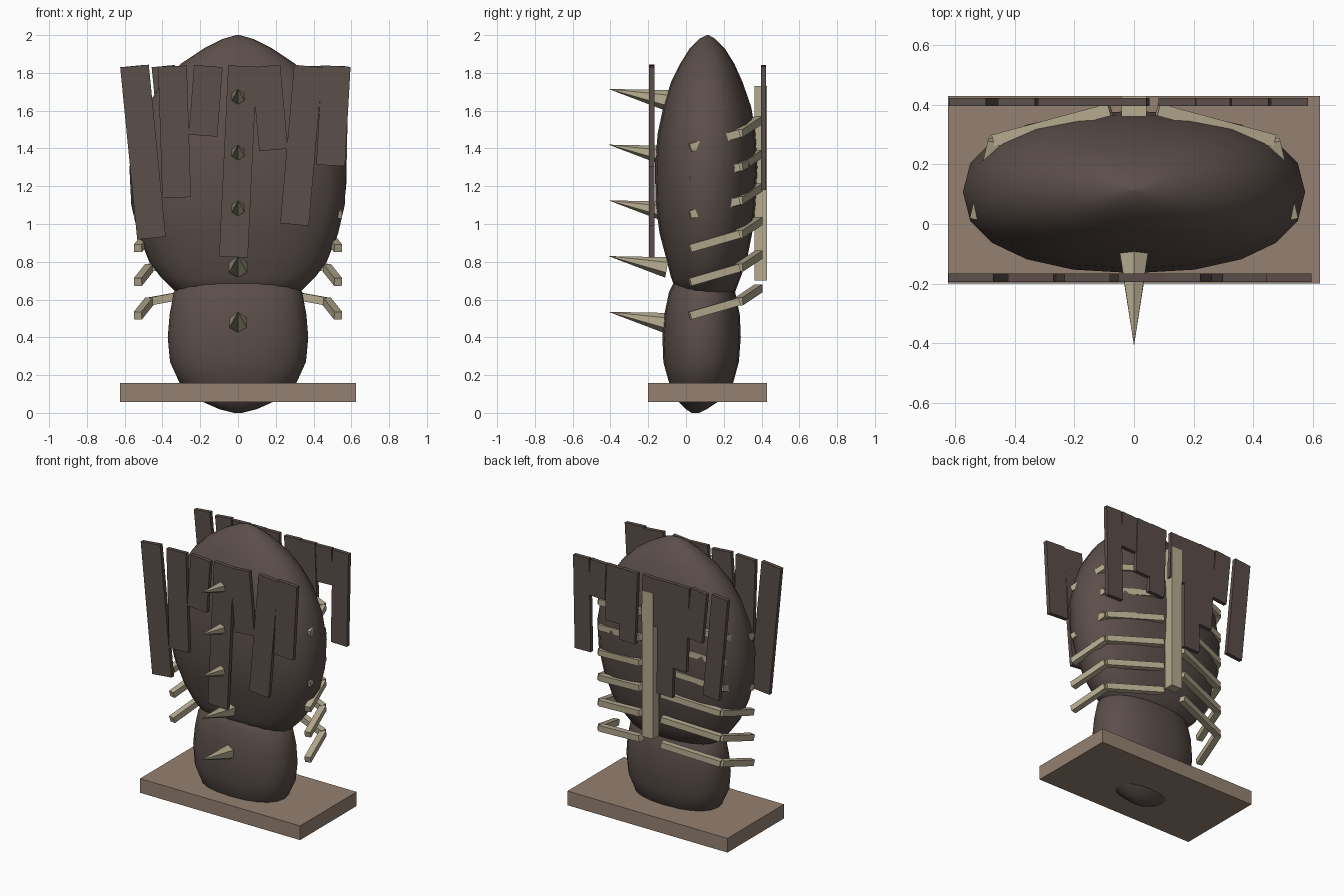
import bpy, bmesh, math
from mathutils import Vector, Matrix

cube = bpy.data.objects.get("Cube")
if cube:
    bpy.data.objects.remove(cube, do_unlink=True)


def material(name, rgb):
    m = bpy.data.materials.new(name)
    m.use_nodes = True
    m.diffuse_color = (*rgb, 1)
    m.node_tree.nodes["Principled BSDF"].inputs["Base Color"].default_value = (*rgb, 1)
    return m


HIDE = material("dark brown", (0.105, 0.077, 0.068))
WOOD = material("tan wood", (0.30, 0.22, 0.165))
BONE = material("pale bone", (0.47, 0.41, 0.28))


def finish(name, bm, mat, smooth=False):
    bmesh.ops.recalc_face_normals(bm, faces=bm.faces)
    mesh = bpy.data.meshes.new(name)
    bm.to_mesh(mesh)
    bm.free()
    mesh.materials.append(mat)
    for p in mesh.polygons:
        p.use_smooth = smooth
    obj = bpy.data.objects.new(name, mesh)
    bpy.context.collection.objects.link(obj)
    return obj


def box(name, centre, size, mat, tilt=0):
    bm = bmesh.new()
    m = Matrix.Translation(centre) @ Matrix.Rotation(tilt, 4, "Y") @ Matrix.Diagonal((*size, 1))
    bmesh.ops.create_cube(bm, size=1, matrix=m)
    return finish(name, bm, mat)


def loft(name, sections, mat, sides=20, power=0.88):
    """Stack rounded rings given as (height, half width, front y, back y)."""
    bm = bmesh.new()
    rings = []
    for z, w, y0, y1 in sections:
        ring = []
        for i in range(sides):
            a = 2 * math.pi * i / sides
            c, s = math.cos(a), math.sin(a)
            x = math.copysign(abs(c) ** power, c) * w
            y = math.copysign(abs(s) ** power, s) * (y1 - y0) / 2 + (y0 + y1) / 2
            ring.append(bm.verts.new((x, y, z)))
        rings.append(ring)
    for a, b in zip(rings, rings[1:]):
        for i in range(sides):
            j = (i + 1) % sides
            bm.faces.new((a[i], a[j], b[j], b[i]))
    bm.faces.new(rings[0])
    bm.faces.new(rings[-1])
    return finish(name, bm, mat, True)


def bar(bm, a, b, t):
    """Square rod from a to b."""
    a, b = Vector(a), Vector(b)
    d = b - a
    side = d.cross(Vector((0, 0, 1))).normalized()
    up = side.cross(d).normalized()
    rot = Matrix((side, d.normalized(), up)).transposed().to_4x4()
    m = Matrix.Translation((a + b) / 2) @ rot @ Matrix.Diagonal((t, d.length, t, 1))
    bmesh.ops.create_cube(bm, size=1, matrix=m)


# Body masses
loft("upper_body", [
    (0.60, 0.20, 0.02, 0.20), (0.64, 0.33, -0.05, 0.26), (0.72, 0.41, -0.08, 0.29),
    (0.80, 0.47, -0.10, 0.32), (0.95, 0.53, -0.14, 0.35), (1.10, 0.565, -0.16, 0.37),
    (1.30, 0.575, -0.165, 0.38), (1.48, 0.54, -0.15, 0.37), (1.62, 0.485, -0.12, 0.345),
    (1.75, 0.40, -0.08, 0.30), (1.85, 0.30, -0.03, 0.255), (1.93, 0.18, 0.02, 0.205),
    (1.98, 0.08, 0.07, 0.155), (2.0, 0.01, 0.11, 0.12)], HIDE)
loft("lower_body", [
    (0.0, 0.02, 0.03, 0.07), (0.02, 0.10, 0.0, 0.11), (0.06, 0.19, -0.04, 0.17),
    (0.16, 0.31, -0.09, 0.25), (0.27, 0.36, -0.12, 0.28), (0.40, 0.372, -0.125, 0.29),
    (0.52, 0.362, -0.115, 0.285), (0.64, 0.34, -0.09, 0.26), (0.70, 0.28, -0.06, 0.23),
    (0.75, 0.15, 0.0, 0.18)], HIDE)

# Stand
box("base_board", (0, 0.115, 0.107), (1.25, 0.63, 0.1), WOOD)


# Hanging planks: (top x, bottom x, bottom z)
def planks(name, rows, width, y):
    top = 1.836
    for i, (xt, xb, zb) in enumerate(rows, 1):
        dx, dz = xt - xb, top - zb
        box(f"{name}_{i}", ((xt + xb) / 2, y, (top + zb) / 2),
            (width, 0.028, math.hypot(dx, dz)), HIDE, math.atan2(dx, dz))


planks("front_plank", [
    (-0.548, -0.458, 0.925), (-0.347, -0.325, 1.14), (-0.157, -0.185, 1.468),
    (0.024, -0.024, 0.825), (0.148, 0.188, 1.392), (0.373, 0.299, 0.997),
    (0.52, 0.49, 1.31)], 0.152, -0.181)
planks("back_plank", [
    (0.523, 0.51, 1.18), (0.39, 0.40, 1.58), (0.26, 0.275, 1.44),
    (0.145, 0.165, 1.33), (-0.02, -0.01, 1.50), (-0.135, -0.13, 1.03),
    (-0.26, -0.235, 1.24), (-0.395, -0.36, 1.48), (-0.56, -0.49, 1.11)], 0.125, 0.41)

# Backbone and paired bent ribs
box("spine", (0, 0.396, 1.215), (0.085, 0.068, 1.03), BONE)
for level in range(6):
    z = 0.178 * level
    for side, sign in (("left", 1), ("right", -1)):
        bm = bmesh.new()
        root = (0.08 * sign, 0.385, 0.66 + z)
        elbow = (0.47 * sign, 0.28, 0.59 + z)
        tip = (0.53 * sign, 0.02, 0.515 + z)
        bar(bm, root, elbow, 0.042)
        bar(bm, elbow, tip, 0.042)
        finish(f"{side}_rib_{level + 1}", bm, BONE)

# Row of spikes down the front
for i in range(5):
    z = 0.475 + 0.295 * i
    start, tip = Vector((0, -0.1, z)), Vector((0, -0.41, z + 0.06))
    d = tip - start
    m = Matrix.Translation((start + tip) / 2) @ d.to_track_quat("Z", "Y").to_matrix().to_4x4()
    bm = bmesh.new()
    bmesh.ops.create_cone(bm, cap_ends=True, segments=6, radius1=0.055, radius2=0,
                          depth=d.length, matrix=m)
    finish(f"front_spike_{i + 1}", bm, BONE)
